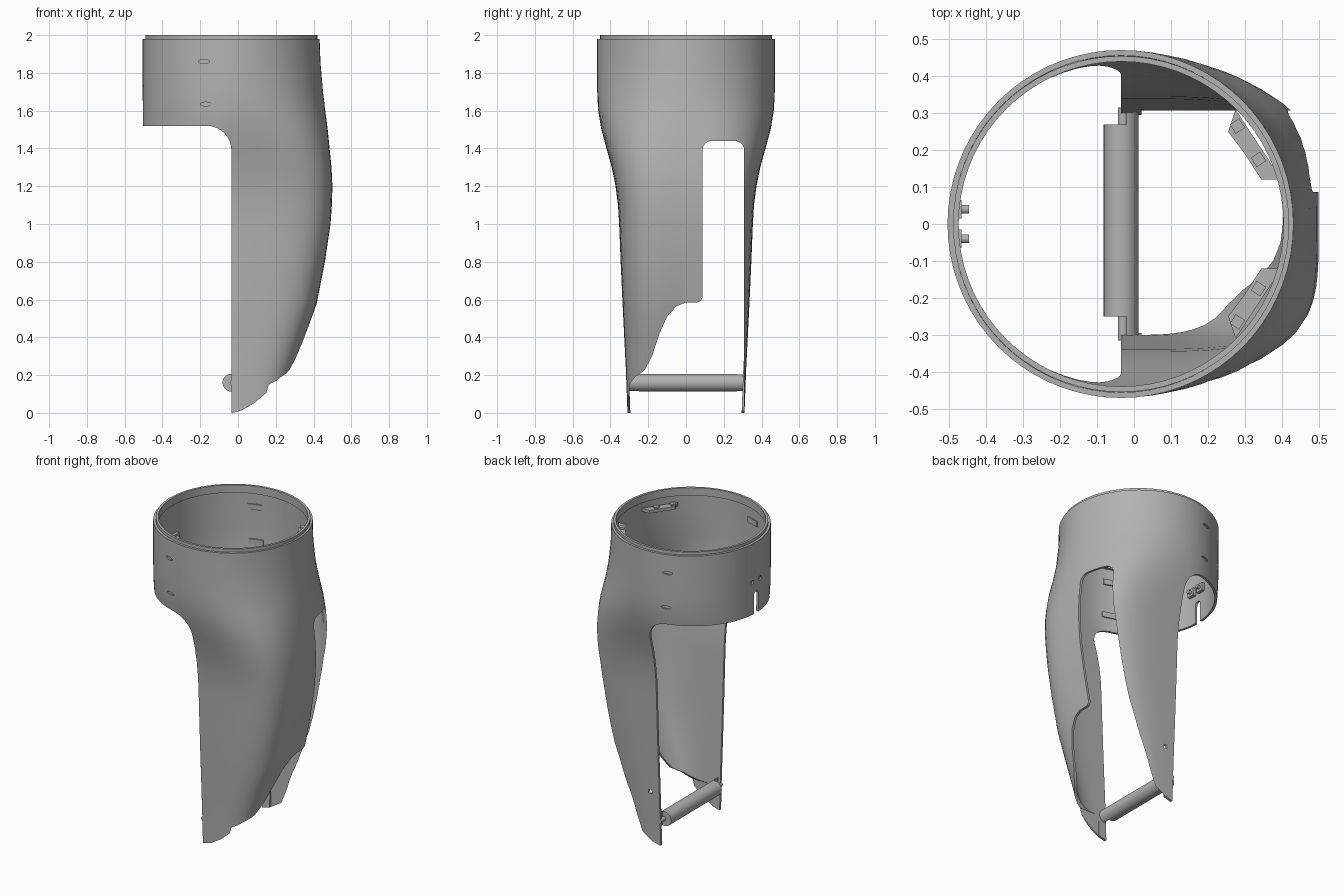
import bpy, bmesh
from math import sin, cos, pi, radians, atan2
from mathutils import Matrix, Vector

cube = bpy.data.objects.get("Cube")
if cube:
    bpy.data.objects.remove(cube)

grey = bpy.data.materials.new("plain grey")
grey.use_nodes = True
grey.diffuse_color = (0.45, 0.45, 0.45, 1)
grey.node_tree.nodes["Principled BSDF"].inputs["Base Color"].default_value = (0.45, 0.45, 0.45, 1)

CX = -0.035      # axis of the collar
WALL = 0.015
SEG = 72


def finish(name, bm):
    bmesh.ops.recalc_face_normals(bm, faces=bm.faces)
    mesh = bpy.data.meshes.new(name)
    bm.to_mesh(mesh)
    bm.free()
    obj = bpy.data.objects.new(name, mesh)
    bpy.context.collection.objects.link(obj)
    mesh.materials.append(grey)
    return obj


def loft(rings, closed):
    """Skin rings of points; closed joins the last ring to the first."""
    bm = bmesh.new()
    rows = [[bm.verts.new(p) for p in ring] for ring in rings]
    n = len(rows[0])
    pairs = list(zip(rows, rows[1:])) + ([(rows[-1], rows[0])] if closed else [])
    for a, b in pairs:
        for i in range(n):
            j = (i + 1) % n
            bm.faces.new((a[i], a[j], b[j], b[i]))
    return bm


def prism(name, points, axis, lo, hi):
    """Extrude a 2D outline (u, z) along x or y."""
    bm = bmesh.new()
    place = (lambda u, z, d: (d, u, z)) if axis == "x" else (lambda u, z, d: (u, d, z))
    ends = [[bm.verts.new(place(u, z, d)) for u, z in points] for d in (lo, hi)]
    for e in ends:
        bm.faces.new(e)
    for i in range(len(points)):
        j = (i + 1) % len(points)
        bm.faces.new((ends[0][i], ends[0][j], ends[1][j], ends[1][i]))
    return finish(name, bm)


def arc(u, z, r, start, end, steps=8, rz=None):
    return [(u + r * cos(radians(start + (end - start) * i / steps)),
             z + (rz or r) * sin(radians(start + (end - start) * i / steps))) for i in range(steps + 1)]


def oval(u, z, r, rz=None):
    return arc(u, z, r, 0, 360, 16, rz)[:-1]


def cut(obj, cutter):
    cutter.hide_render = True
    mod = obj.modifiers.new("cut", "BOOLEAN")
    mod.operation, mod.solver, mod.object = "DIFFERENCE", "EXACT", cutter
    bpy.context.view_layer.objects.active = obj
    bpy.ops.object.modifier_apply(modifier=mod.name)
    bpy.data.objects.remove(cutter)


def smooth(obj, angle=30):
    bpy.ops.object.select_all(action="DESELECT")
    obj.select_set(True)
    bpy.context.view_layer.objects.active = obj
    bpy.ops.object.shade_smooth_by_angle(angle=radians(angle))


# Shell sections: height, reach in +x, half width, squareness of the +x half
SECTIONS = [
    (-0.02, 0.22, 0.309, 4), (0.22, 0.29, 0.318, 4), (0.4, 0.355, 0.327, 4),
    (0.58, 0.417, 0.336, 4), (0.8, 0.46, 0.346, 4), (1.0, 0.49, 0.354, 4),
    (1.1, 0.497, 0.36, 4), (1.2, 0.5, 0.373, 3.9), (1.3, 0.495, 0.393, 3.7),
    (1.4, 0.485, 0.421, 3.2), (1.5, 0.475, 0.448, 2.7), (1.6, 0.462, 0.465, 2.3),
    (1.7, 0.45, 0.47, 2.1), (1.85, 0.437, 0.471, 2), (1.98, 0.432, 0.471, 2)]


def section(z, reach, half, power, inset):
    ring = []
    for i in range(SEG):
        c, s = cos(2 * pi * i / SEG), sin(2 * pi * i / SEG)
        n = power if c > 0 else 2
        r = (abs(c) ** n + abs(s) ** n) ** (-1 / n)
        a = (reach - CX if c > 0 else 0.47) - inset
        ring.append((CX + a * r * c, (half - inset) * r * s, z))
    return ring


outer = [section(*s, 0) for s in SECTIONS]
inner = [section(*s, WALL) for s in reversed(SECTIONS)]
shell = finish("shell", loft(outer + inner, True))

# Open rear half below the collar, and the raked lower tips
cut(shell, prism("rear_cutter", [(-1, -0.1), (CX, -0.1)] + arc(-0.165, 1.39, 0.13, 0, 90)
                 + [(-1, 1.52)], "y", -1, 1))
cut(shell, prism("tip_cutter", [(-0.1, -0.2), (-0.1, 0), (-0.03, 0), (0.02, 0.013), (0.09, 0.055),
                                (0.16, 0.115), (0.21, 0.155), (0.26, 0.185), (0.29, 0.22),
                                (0.6, 0.28), (0.6, -0.2)], "y", -1, 1))
# Tall side window running into the swept lower edge
window = ([(0.308, -0.1)] + arc(0.258, 1.39, 0.05, 0, 90) + arc(0.137, 1.39, 0.05, 90, 180)
          + arc(0.057, 0.615, 0.03, 0, -90, 5)
          + [(0, 0.585), (-0.05, 0.565), (-0.1, 0.51), (-0.14, 0.42), (-0.18, 0.3),
             (-0.22, 0.225), (-0.27, 0.19), (-0.3, 0.15), (-0.3, -0.1)])
cut(shell, prism("window_cutter", window, "x", 0.02, 1))
# Oval slots in both flanks of the collar
for x, z in ((-0.18, 1.86), (-0.17, 1.635)):
    cut(shell, prism("slot_cutter", oval(x, z, 0.03, 0.01), "y", -1, 1))
# Rear keyhole notch, two screw holes and one hole in the flank
cut(shell, prism("notch_cutter", [(-0.022, 1.4), (0.022, 1.4)] + arc(0, 1.64, 0.022, 0, 180),
                 "x", -1, -0.3))
for y in (-0.04, 0.04):
    cut(shell, prism("screw_hole_cutter", oval(y, 1.73, 0.014), "x", -1, -0.3))
cut(shell, prism("flank_hole_cutter", oval(0.03, 0.34, 0.014), "y", 0, 1))
smooth(shell)


# Stepped lip at the top of the collar
def circle(r, z):
    return [(CX + r * cos(2 * pi * i / SEG), r * sin(2 * pi * i / SEG), z) for i in range(SEG)]


lip = finish("top_lip", loft([circle(0.455, 1.95), circle(0.455, 2), circle(0.44, 2),
                              circle(0.44, 1.95)], True))
smooth(lip)

# Cross bar with notched ends
bar = prism("cross_bar", arc(CX, 0.16, 0.047, 0, 360, 32)[:-1], "y", -0.305, 0.305)
for lo, hi in ((-0.4, -0.25), (0.27, 0.4)):
    cut(bar, prism("bar_notch_cutter", [(-0.2, 0), (-0.02, 0), (-0.02, 0.3), (-0.2, 0.3)], "y", lo, hi))
smooth(bar)
for side in (-1, 1):
    prism("bar_pin", oval(-0.03, 0.16, 0.014), "y", *sorted((side * 0.24, side * 0.315)))


def block(name, centre, size, turn):
    bm = bmesh.new()
    bmesh.ops.create_cube(bm, size=1)
    bm.transform(Matrix.Translation(centre) @ Matrix.Rotation(turn, 4, "Z")
                 @ Matrix.Diagonal(Vector(size)).to_4x4())
    return finish(name, bm)


# Inner brackets with bolts, bosses behind the slots, and rear screws
for side in (-1, 1):
    turn = atan2(side * 0.22, 0.345)
    bm = bmesh.new()
    outline = [(0.255, 0.25), (0.275, 0.31), (0.40, 0.12), (0.345, 0.12), (0.3, 0.19)]
    low = [bm.verts.new((x, side * y, 1.89)) for x, y in outline]
    top = bmesh.ops.extrude_face_region(bm, geom=[bm.faces.new(low)])
    bmesh.ops.translate(bm, vec=(0, 0, 0.02),
                        verts=[v for v in top["geom"] if isinstance(v, bmesh.types.BMVert)])
    if not any(len(f.verts) == 5 and f.calc_center_median().z < 1.895 for f in bm.faces):
        bm.faces.new(low)
    finish("inner_bracket", bm)
    for x, y in ((0.28, 0.265), (0.337, 0.175)):
        block("bracket_bolt", (x, side * y, 1.91), (0.03, 0.03, 0.02), turn)
    for x, z in ((-0.18, 1.86), (-0.17, 1.635)):
        block("slot_boss", (x, side * 0.43, z), (0.09, 0.014, 0.035), side * 0.31)
    prism("rear_screw", oval(side * 0.04, 1.73, 0.012), "x", -0.495, -0.447)
    block("rear_screw_pad", (-0.478, side * 0.04, 1.73), (0.022, 0.05, 0.05), 0)
